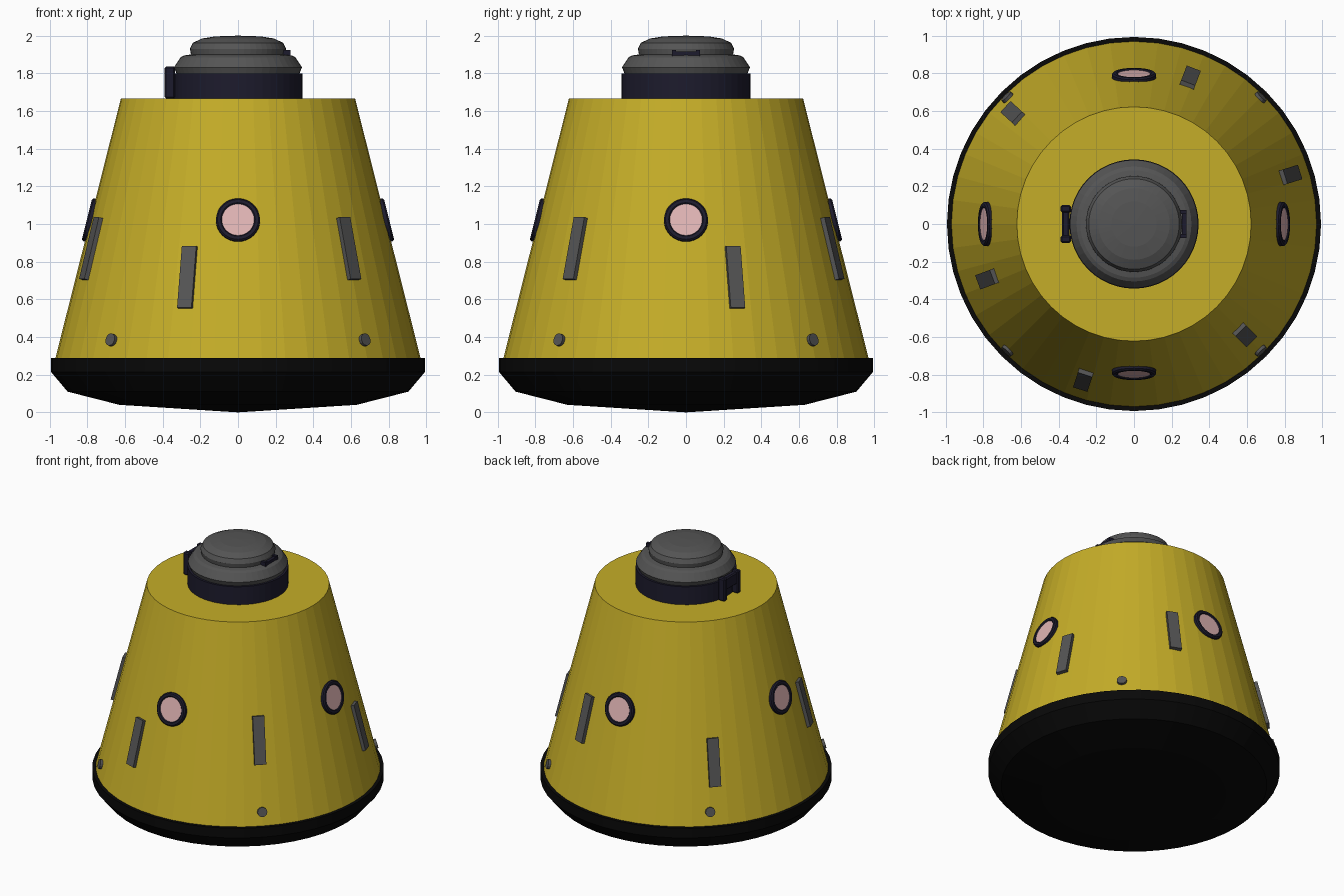
import bpy, bmesh, math
from mathutils import Matrix, Vector

if "Cube" in bpy.data.objects:
    bpy.data.objects.remove(bpy.data.objects["Cube"])

SIDES = 48
R0, Z0, R1, Z1 = 0.97, 0.285, 0.622, 1.665       # cone base and top
SLOPE = math.atan2(R0 - R1, Z1 - Z0)


def material(name, rgb):
    m = bpy.data.materials.new(name)
    m.diffuse_color = (*rgb, 1.0)
    m.use_nodes = True
    m.node_tree.nodes["Principled BSDF"].inputs["Base Color"].default_value = m.diffuse_color
    return m


YELLOW = material("mustard yellow", (0.56, 0.42, 0.021))
BLACK = material("shield black", (0.0025, 0.0025, 0.0025))
GREY = material("dark grey", (0.09, 0.09, 0.09))
NAVY = material("dark navy", (0.012, 0.011, 0.026))
PINK = material("pale pink glass", (0.75, 0.46, 0.46))


def finish(bm, name, mat, matrix=None):
    bmesh.ops.recalc_face_normals(bm, faces=bm.faces[:])
    me = bpy.data.meshes.new(name)
    bm.to_mesh(me)
    bm.free()
    me.materials.append(mat)
    ob = bpy.data.objects.new(name, me)
    bpy.context.collection.objects.link(ob)
    if matrix is not None:
        ob.matrix_world = matrix
    return ob


def lathe(name, profile, mat, sides=SIDES, matrix=None, closed=False):
    """Revolve (radius, height) points about z; ends are capped unless closed."""
    bm = bmesh.new()
    rings = []
    for r, z in profile:
        if r == 0:
            rings.append([bm.verts.new((0, 0, z))] * sides)
        else:
            rings.append([bm.verts.new((r * math.cos(2 * math.pi * i / sides),
                                        r * math.sin(2 * math.pi * i / sides), z))
                          for i in range(sides)])
    pairs = list(zip(rings, rings[1:]))
    if closed:
        pairs.append((rings[-1], rings[0]))
    for a, b in pairs:
        for i in range(sides):
            j = (i + 1) % sides
            quad = list(dict.fromkeys((a[i], a[j], b[j], b[i])))
            bm.faces.new(quad)
    if not closed:
        for ring, (r, z) in ((rings[0], profile[0]), (rings[-1], profile[-1])):
            if r > 0:
                bm.faces.new(ring)
    return finish(bm, name, mat, matrix)


def boxes(name, parts, mat, matrix=None, bevel=0.0):
    """One object from several (centre, size) boxes."""
    bm = bmesh.new()
    for centre, size in parts:
        m = Matrix.Translation(centre) @ Matrix.Diagonal((*size, 1))
        bmesh.ops.create_cube(bm, size=1, matrix=m)
    if bevel:
        bmesh.ops.bevel(bm, geom=bm.edges[:], offset=bevel, segments=1, affect='EDGES')
    return finish(bm, name, mat, matrix)


def on_hull(degrees, z):
    """Frame on the cone: x sideways, y up the slope, z outward."""
    a = math.radians(degrees)
    r = R0 + (R1 - R0) * (z - Z0) / (Z1 - Z0)
    c, s = math.cos(SLOPE), math.sin(SLOPE)
    side = Vector((-math.sin(a), math.cos(a), 0))
    up = Vector((-math.cos(a) * s, -math.sin(a) * s, c))
    out = Vector((math.cos(a) * c, math.sin(a) * c, s))
    m = Matrix((side, up, out)).transposed().to_4x4()
    m.translation = (r * math.cos(a), r * math.sin(a), z)
    return m


# Hull, heat shield, docking collar and hatch
lathe("hull", [(R0, Z0), (R1, Z1)], YELLOW)
lathe("heat_shield", [(0, 0), (0.63, 0.04), (0.905, 0.11), (0.993, 0.215), (0.993, 0.288)], BLACK)
lathe("docking_collar", [(0.343, Z1 - 0.01), (0.343, 1.8)], NAVY)
lathe("hatch", [(0.325, 1.795), (0.34, 1.832), (0.335, 1.84), (0.305, 1.885), (0.285, 1.895),
                (0.25, 1.9), (0.255, 1.93), (0.24, 1.962), (0.19, 1.985), (0.12, 1.996),
                (0, 2.0)], GREY)

# Round windows
for i in range(4):
    frame = on_hull(90 * i, 1.02)
    lathe(f"window_ring_{i + 1}", [(0.117, -0.03), (0.117, 0.01), (0.109, 0.018), (0.092, 0.018),
                                   (0.084, 0.01), (0.084, -0.03)], NAVY, 32, frame, True)
    lathe(f"window_glass_{i + 1}", [(0.086, 0.005), (0.086, 0.012)], PINK, 32, frame)

# Slanted hull plates, alternating low and high
for i, (deg, z) in enumerate([(17.4, 0.715), (69, 0.867), (137.6, 0.715),
                              (200.5, 0.867), (252, 0.715), (315, 0.867)]):
    boxes(f"hull_plate_{i + 1}", [((0, 0, 0.004), (0.08, 0.338, 0.036))], GREY, on_hull(deg, z))

# Small round thrusters near the base
for i in range(4):
    lathe(f"thruster_{i + 1}", [(0.034, -0.02), (0.034, 0.016)], GREY, 12,
          on_hull(45 + 90 * i, 0.383))

# Hatch hinge on the left and handle on the right
boxes("hatch_hinge", [((-0.362, s * 0.08, 1.752), (0.054, 0.04, 0.17)) for s in (-1, 1)]
      + [((-0.362, 0, 1.785), (0.04, 0.14, 0.09))], NAVY, bevel=0.008)
boxes("hatch_handle", [((0.26, s * 0.063, 1.905), (0.04, 0.022, 0.04)) for s in (-1, 1)]
      + [((0.267, 0, 1.906), (0.022, 0.12, 0.022))], NAVY)
